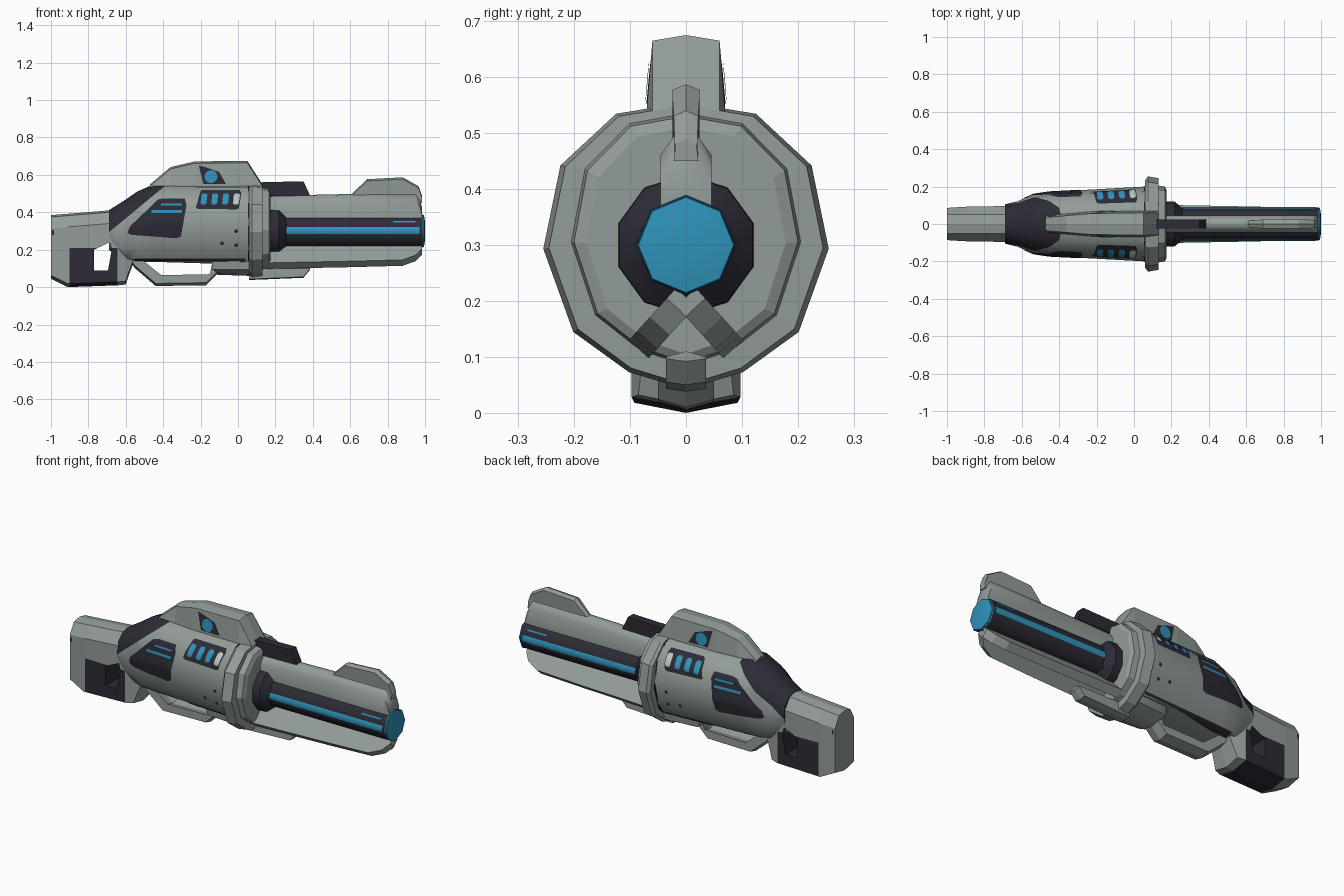
import bpy, bmesh, math
from mathutils import Vector
from mathutils.bvhtree import BVHTree

if "Cube" in bpy.data.objects:
    bpy.data.objects.remove(bpy.data.objects["Cube"])

# Flat colours; every object carries the same slots in this order
GREY, DARK, BLUE, PALE = range(4)
MATS = []
for name, col in (("armour grey", (0.29, 0.335, 0.32)), ("dark panel", (0.026, 0.024, 0.036)),
                  ("energy blue", (0.028, 0.29, 0.49)), ("pale grey", (0.5, 0.56, 0.55))):
    m = bpy.data.materials.new(name)
    m.diffuse_color = (*col, 1)
    m.use_nodes = True
    m.node_tree.nodes["Principled BSDF"].inputs["Base Color"].default_value = m.diffuse_color
    MATS.append(m)


def finish(name, bm, mat=None, recalc=True, smooth=0):
    if recalc:
        bmesh.ops.recalc_face_normals(bm, faces=bm.faces)
    if mat is not None:
        for f in bm.faces:
            f.material_index = mat
    me = bpy.data.meshes.new(name)
    bm.to_mesh(me)
    bm.free()
    if smooth:
        me.shade_smooth()
        me.set_sharp_from_angle(angle=math.radians(smooth))
    for m in MATS:
        me.materials.append(m)
    ob = bpy.data.objects.new(name, me)
    bpy.context.collection.objects.link(ob)
    return ob


def loft_bm(rings):
    bm = bmesh.new()
    vs = [[bm.verts.new(p) for p in r] for r in rings]
    n = len(vs[0])
    for a, b in zip(vs, vs[1:]):
        for i in range(n):
            bm.faces.new((a[i], a[(i + 1) % n], b[(i + 1) % n], b[i]))
    bm.faces.new(vs[0])
    bm.faces.new(vs[-1])
    bmesh.ops.recalc_face_normals(bm, faces=bm.faces)
    return bm


def loft(name, rings, mat=GREY, smooth=0):
    return finish(name, loft_bm(rings), mat, smooth=smooth)


def sym(x, half):
    """Cross-section at x from its right half, listed top to bottom."""
    return ([(x, y, z) for y, z in half] +
            [(x, -y, z) for y, z in reversed(half) if y > 0])


def hull(x, w, zb, zt, low=((.79, -.6), (.4, -.88))):
    """Twelve-sided body section."""
    c, h = (zb + zt) / 2, (zt - zb) / 2
    unit = ((0, 1), (.49, .92), (.88, .56), (1, -.02), *low, (0, -1))
    return sym(x, [(y * w, c + z * h) for y, z in unit])


def circ(x, r, n, z=0.3):
    return [(x, r * math.sin(math.tau * i / n), z + r * math.cos(math.tau * i / n)) for i in range(n)]


def prism(name, pts, w, mat=GREY):
    return loft(name, [[(x, y, z) for x, z in pts] for y in (-w, w)], mat)


def cut(bm, co, no):
    bmesh.ops.bisect_plane(bm, geom=bm.verts[:] + bm.edges[:] + bm.faces[:], plane_co=co, plane_no=no)


def decal(name, pts, mat, target, off=0.004, step=0.015):
    """Thin painted plate, projected on both sides of the target."""
    me = target.data
    tree = BVHTree.FromPolygons([v.co for v in me.vertices], [p.vertices[:] for p in me.polygons])
    out = bmesh.new()
    for s in (-1, 1):
        bm = bmesh.new()
        bm.faces.new([bm.verts.new((x, 0, z)) for x, z in pts])
        for k, ax, d in ((0, Vector((1, 0, 0)), step * 3), (1, Vector((0, 0, 1)), step)):
            lo, hi = min(p[k] for p in pts), max(p[k] for p in pts)
            for i in range(math.ceil(lo / d), math.floor(hi / d) + 1):
                cut(bm, ax * (i * d), ax)
        new = {}
        for v in bm.verts:
            hit, no, _, _ = tree.ray_cast(Vector((v.co.x, s, v.co.z)), Vector((0, -s, 0)))
            if hit:
                new[v] = out.verts.new(hit + no * off)
        for f in bm.faces:
            if all(v in new for v in f.verts):
                g = out.faces.new([new[v] for v in f.verts])
                g.normal_update()
                if g.normal.y * s < 0:
                    g.normal_flip()
        bm.free()
    return finish(name, out, mat, recalc=False, smooth=50)


def disc(x, z, r, n=12):
    return [(x + r * math.cos(math.tau * i / n), z + r * math.sin(math.tau * i / n)) for i in range(n)]


def bar(x0, x1, z0, z1, lean=0):
    return [(x0, z0), (x1, z0), (x1 + lean, z1), (x0 + lean, z1)]


# Main body with the dark sloping neck
FULL = ((.86, -.6), (.6, -.93))
bm = loft_bm([hull(*a, FULL) for a in ((-.69, .105, .2, .412), (-.62, .122, .14, .455), (-.54, .158, .135, .51),
                                       (-.45, .172, .135, .55), (.06, .2, .12, .552))])
co, no = Vector((-.64, 0, .335)), Vector((-.215, 0, .26))
cut(bm, co, no)
for f in bm.faces:
    f.material_index = DARK if (f.calc_center_median() - co).dot(no) > 0 else GREY
body = finish("body", bm, smooth=45)

# Underbelly, seam and front ring
loft("underbelly", [sym(x, ((0, .25), (w + .01, .15), (w, .095), (w * .55, zb + .008), (0, zb)))
                    for x, w, zb in ((-.14, .08, .09), (-.11, .095, .066), (.07, .11, .06))], smooth=45)
loft("body_seam", [hull(x, .203, .075, .554) for x in (.054, .062)], DARK)
loft("front_ring", [hull(*a) for a in ((.06, .235, .055, .55), (.075, .255, .042, .555), (.13, .245, .05, .55),
                                       (.132, .205, .085, .535), (.165, .2, .09, .53), (.175, .178, .105, .51))])

# Stock with the thumb hole; the lower block is dark
bm = loft_bm([sym(x, ((0, zt), (.05, zt - .01), (w, zt - .07), (w, zb + .018), (0, zb))) for x, w, zb, zt in
              ((-1, .086, .045, .385), (-.91, .092, 0, .392), (-.69, .096, .008, .41), (-.64, .097, .01, .41),
               (-.6, .085, .014, .4), (-.585, .08, .06, .38), (-.555, .07, .14, .35))])
for c, n in (((-.9, 0, 0), (1, 0, 0)), ((-.645, 0, 0), (1, 0, 0)), ((0, 0, .21), (0, 0, 1))):
    cut(bm, c, n)
for f in bm.faces:
    c = f.calc_center_median()
    f.material_index = DARK if -.9 < c.x < -.645 and c.z < .21 else GREY
stock = finish("stock", bm)
cutter = prism("thumb_hole_cutter", [(-.77, .09), (-.695, .09), (-.675, .2), (-.685, .24), (-.77, .2)], .3, DARK)
cutter.hide_render = True
cutter.hide_viewport = True
mod = stock.modifiers.new("thumb_hole", 'BOOLEAN')
mod.object = cutter
mod.operation = 'DIFFERENCE'
mod.solver = 'EXACT'
decal("stock_pin", bar(-.993, -.983, .28, .305), DARK, stock)

# Hand guard loop below the body, with a ridged underside
guard = [(-.59, .15), (-.55, .1), (-.44, .006), (-.17, .01), (-.115, .065), (-.11, .14),
         (-.135, .13), (-.15, .055), (-.41, .05), (-.51, .13), (-.53, .16)]
loft("hand_guard", [[(x, y, z + dz) for x, z in guard] for y, dz in ((-.05, .014), (0, 0), (.05, .014))])

# Top fin
fin = loft("top_fin", [sym(x, ((0, zt), (w, zt - .01), (w + .01, min(zt - .015, .545)), (w + .01, .48)))
                       for x, w, zt in ((-.47, .035, .55), (-.36, .045, .642), (-.23, .056, .672),
                                        (.05, .06, .675), (.13, .06, .55))])
decal("fin_panel", [(-.21, .65), (-.17, .64), (-.1, .615), (-.065, .552), (-.185, .552)], DARK, fin, .003)
decal("fin_light", disc(-.145, .59, .035), BLUE, fin, .006)

# Dark sight rail
prism("sight_rail", [(.1, .56), (.35, .566), (.385, .49), (.1, .485)], .024, DARK)

# Barrel, collar and glowing muzzle
barrel = loft("barrel", [circ(x, .088, 8) for x in (.17, .99)], DARK, 50)
loft("barrel_collar", [circ(x, r, 10) for x, r in ((.165, .127), (.22, .125), (.26, .085))], DARK, 40)
loft("muzzle_lens", [circ(x, r, 8) for x, r in ((.984, .0895), (.994, .085), (1, .05))], BLUE, 50)
decal("barrel_stripe", bar(.26, .97, .285, .32), BLUE, barrel)
decal("barrel_mark", bar(.83, .95, .345, .353), BLUE, barrel)

# Upper barrel shroud and its raised front blade
loft("upper_shroud", [sym(x, ((0, zt), (.021, zt - .005), (.046, zt - .04), (.046, .365)))
                      for x, zt in ((.16, .488), (.6, .498), (.95, .5), (.972, .47), (.983, .43))], GREY, 48)
loft("front_blade", [sym(x, ((0, zt), (w, zt - .01), (.019, min(.5, zt - .015)), (.022, .45)))
                     for x, w, zt in ((.61, .018, .5), (.69, .024, .577), (.88, .025, .587),
                                      (.965, .022, .54), (.983, .02, .49))])

# Lower shroud: two splayed legs under the barrel
for side, s in (("right", 1), ("left", -1)):
    rings = []
    for x, ln in ((.16, .126), (.6, .114), (.88, .104), (.95, .07), (.983, .025)):
        ring = []
        for d, t in ((0, -.024), (0, .024), (ln, .024), (ln, -.024)):
            ring.append((x, s * (.67 * d + .74 * t), .207 - .74 * d + .67 * t))
        rings.append(ring)
    loft("lower_shroud_" + side, rings)

# Lug under the ring
loft("lower_lug", [sym(x, ((0, .11), (.036, .1), (.036, zb + .005), (0, zb)))
                   for x, zb in ((.06, .038), (.35, .05), (.385, .092))])

# Side windows with lit lines and slots
decal("rear_window", [(-.59, .29), (-.575, .325), (-.43, .465), (-.4, .472), (-.285, .472), (-.275, .44),
                      (-.305, .27), (-.33, .262), (-.57, .28)], DARK, body)
decal("rear_window_line_high", bar(-.41, -.3, .436, .446), BLUE, body, .008)
decal("rear_window_line_low", bar(-.46, -.3, .396, .41), BLUE, body, .008)
decal("vent_window", [(-.225, .425), (-.2, .51), (-.19, .517), (.01, .517), (.018, .5), (.005, .42), (-.01, .415),
                      (-.215, .418)], DARK, body)
for i in range(4):
    x = -.2 + i * .058
    slot = [(x + .004, .44), (x + .024, .44), (x + .031, .448), (x + .037, .488), (x + .03, .496),
            (x + .012, .496), (x + .004, .488), (x, .448)]
    decal("vent_slot_%d" % (i + 1), slot, PALE if i == 3 else BLUE, body, .008)

# Rivets and lower side seam
for i, (x, z) in enumerate(((-.085, .235), (-.01, .3), (-.01, .225))):
    decal("rivet_%d" % (i + 1), disc(x, z, .011, 6), DARK, body)
decal("lower_seam", bar(-.55, .04, .143, .155), DARK, body)
